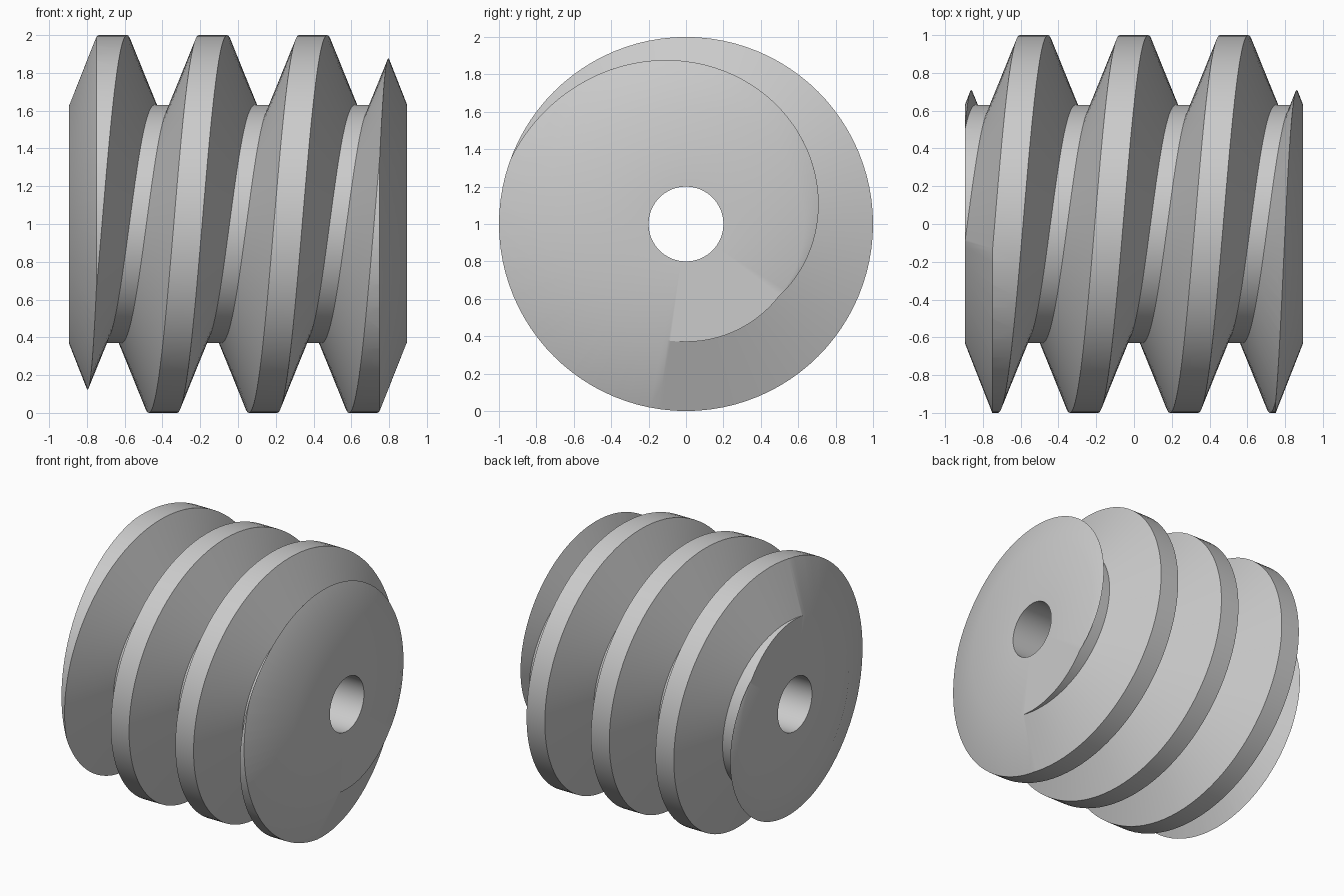
import bpy, bmesh, math

cube = bpy.data.objects.get("Cube")
if cube:
    bpy.data.objects.remove(cube)

SIDES = 96          # steps per turn
PITCH = 0.53        # thread advance per turn
ROOT, TIP, BORE = 0.63, 1.0, 0.2
HALF_LEN = 0.895
TURNS = 3

steel = bpy.data.materials.new("grey_steel")
steel.use_nodes = True
grey = (0.6, 0.6, 0.6, 1)
steel.diffuse_color = grey
steel.node_tree.nodes["Principled BSDF"].inputs["Base Color"].default_value = grey


def point(x, r, step):
    """Point on the horizontal axis frame, angle measured from up towards the back."""
    a = 2 * math.pi * step / SIDES
    return (x, r * math.sin(a), 1 + r * math.cos(a))


def make_object(name, bm):
    bmesh.ops.recalc_face_normals(bm, faces=bm.faces)
    mesh = bpy.data.meshes.new(name)
    bm.to_mesh(mesh)
    bm.free()
    mesh.materials.append(steel)
    obj = bpy.data.objects.new(name, mesh)
    bpy.context.collection.objects.link(obj)
    return obj


# Helical thread with trapezoid teeth, longer than needed
tooth = [(-0.22, ROOT), (-0.075, TIP), (0.075, TIP), (0.22, ROOT)]
bm = bmesh.new()
rows = []
for i in range(-TURNS * SIDES, TURNS * SIDES + 1):
    shift = PITCH * (i / SIDES - 0.25)
    rows.append([bm.verts.new(point(shift + s, r, i)) for s, r in tooth])
for i in range(len(rows) - 1):
    a, b = rows[i], rows[i + 1]
    for k in range(3):
        bm.faces.new((a[k], a[k + 1], b[k + 1], b[k]))
    if i + SIDES + 1 < len(rows):
        c, d = rows[i + SIDES], rows[i + SIDES + 1]
        bm.faces.new((a[3], c[0], d[0], b[3]))
# Close both ends with a fan (trimmed away below)
left, right = bm.verts.new((2.2, 0, 1)), bm.verts.new((-2.2, 0, 1))
for e in [e for e in bm.edges if e.is_boundary]:
    apex = left if e.verts[0].co.x > 0 else right
    bm.faces.new((e.verts[0], e.verts[1], apex))
worm = make_object("worm_screw", bm)

# Trimming body: chamfered drum with the shaft bore
drum = [(HALF_LEN, BORE), (HALF_LEN, ROOT + 0.002), (HALF_LEN - 0.184, TIP + 0.1)]
drum += [(-x, r) for x, r in reversed(drum)]
bm = bmesh.new()
rings = [[bm.verts.new(point(x, r, i)) for i in range(SIDES)] for x, r in drum]
for k in range(len(rings)):
    a, b = rings[k - 1], rings[k]
    for i in range(SIDES):
        bm.faces.new((a[i - 1], a[i], b[i], b[i - 1]))
cutter = make_object("trim_cutter", bm)
cutter.hide_render = True

trim = worm.modifiers.new("Trim", "BOOLEAN")
trim.operation = "INTERSECT"
trim.solver = "EXACT"
trim.object = cutter
bpy.context.view_layer.objects.active = worm
worm.select_set(True)
bpy.ops.object.modifier_apply(modifier=trim.name)
bpy.data.objects.remove(cutter)
bpy.ops.object.shade_smooth_by_angle(angle=math.radians(30))
